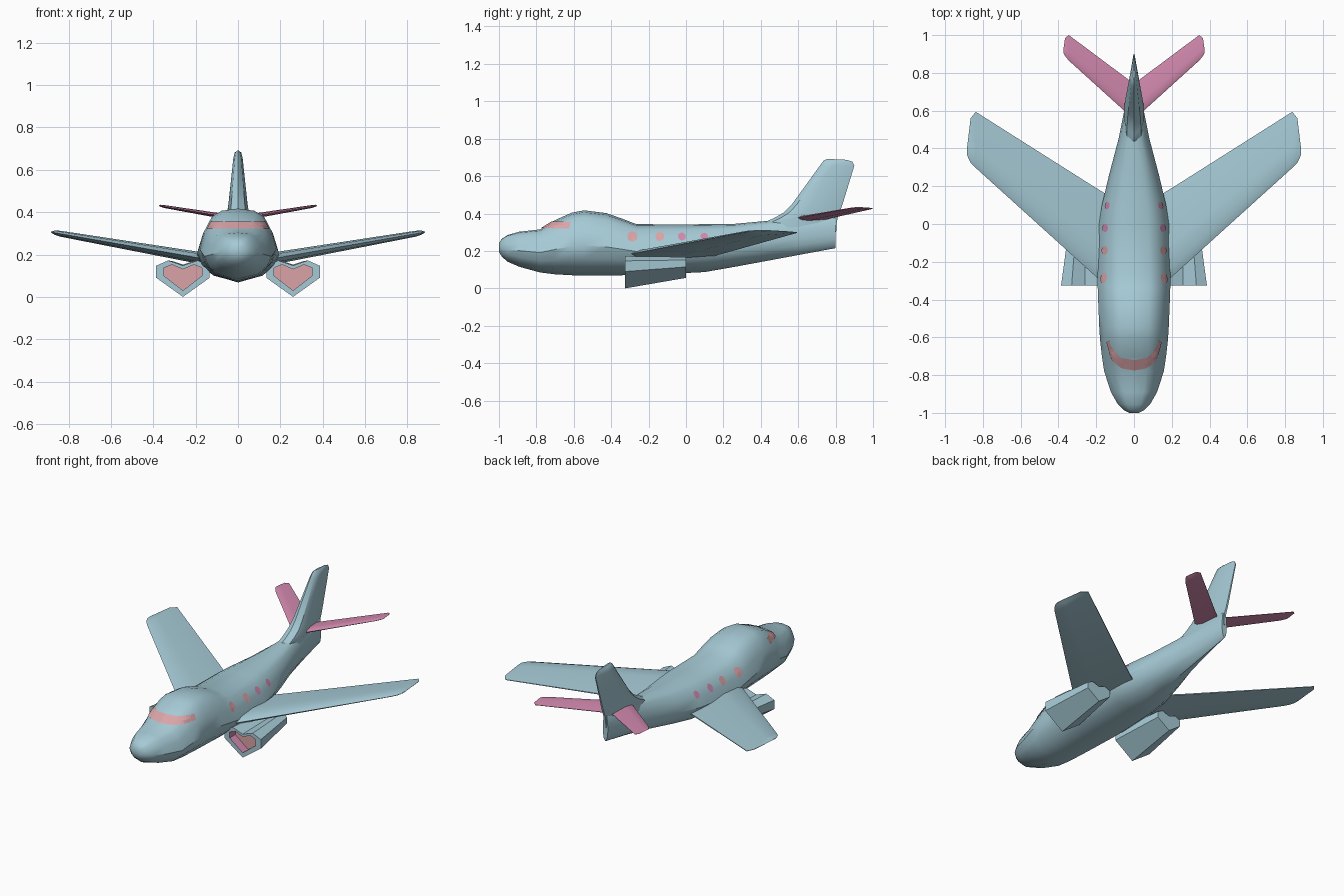
import bpy, bmesh, math
from mathutils import Vector
from mathutils.bvhtree import BVHTree

if "Cube" in bpy.data.objects:
    bpy.data.objects.remove(bpy.data.objects["Cube"])


def material(name, rgb):
    m = bpy.data.materials.new(name)
    m.diffuse_color = (*rgb, 1)
    m.use_nodes = True
    m.node_tree.nodes["Principled BSDF"].inputs["Base Color"].default_value = m.diffuse_color
    return m


BLUE = material("pale_blue", (0.38, 0.59, 0.67))
PINK = material("rose_pink", (0.64, 0.25, 0.42))
SALMON = material("salmon", (0.70, 0.37, 0.39))


def finish(bm, name, mats, smooth=None):
    bmesh.ops.recalc_face_normals(bm, faces=bm.faces)
    me = bpy.data.meshes.new(name)
    bm.to_mesh(me)
    bm.free()
    for m in mats:
        me.materials.append(m)
    ob = bpy.data.objects.new(name, me)
    bpy.context.collection.objects.link(ob)
    if smooth:
        bpy.ops.object.select_all(action='DESELECT')
        ob.select_set(True)
        bpy.context.view_layer.objects.active = ob
        bpy.ops.object.shade_smooth_by_angle(angle=math.radians(smooth))
    return ob


def loft(bm, rings, cap=True):
    """Bridge equal-length closed rings of points, optionally capping the ends."""
    loops = [[bm.verts.new(p) for p in r] for r in rings]
    n = len(loops[0])
    bands = []
    for a, b in zip(loops, loops[1:]):
        bands.append([bm.faces.new((a[i], a[(i + 1) % n], b[(i + 1) % n], b[i])) for i in range(n)])
    caps = [bm.faces.new(loops[0]), bm.faces.new(loops[-1])] if cap else []
    return bands, caps


# Fuselage: one cross-section scaled along y (y, bottom, top, half width)
HALF = [(0, 0), (0.6, 0.1), (0.88, 0.27), (1, 0.46), (0.88, 0.68), (0.67, 0.89), (0.42, 0.97), (0, 1)]
STATIONS = [
    (-1.0, 0.195, 0.242, 0.025), (-0.985, 0.17, 0.265, 0.055), (-0.955, 0.143, 0.285, 0.085),
    (-0.89, 0.115, 0.303, 0.122), (-0.78, 0.085, 0.315, 0.158), (-0.70, 0.075, 0.365, 0.170),
    (-0.61, 0.07, 0.405, 0.180), (-0.545, 0.068, 0.417, 0.184), (-0.425, 0.068, 0.402, 0.189),
    (-0.34, 0.07, 0.372, 0.192), (-0.265, 0.073, 0.343, 0.193), (0.0, 0.082, 0.342, 0.185),
    (0.1, 0.087, 0.343, 0.170), (0.26, 0.115, 0.345, 0.132), (0.45, 0.15, 0.362, 0.082),
    (0.6, 0.178, 0.375, 0.052), (0.8, 0.215, 0.385, 0.018)]
section = HALF + [(-x, z) for x, z in HALF[-2:0:-1]]
bm = bmesh.new()
loft(bm, [[(x * w, y, b + z * (t - b)) for x, z in section] for y, b, t, w in STATIONS])
bmesh.ops.recalc_face_normals(bm, faces=bm.faces)
hull = BVHTree.FromBMesh(bm)
finish(bm, "fuselage", [BLUE], 35)


def on_hull(origin, direction, lift=0.003):
    """Point on the outside of the fuselage, lifted slightly."""
    hit, normal, _, _ = hull.ray_cast(Vector(origin), Vector(direction))
    return hit + normal * lift


def airfoil(le, te, t, normal):
    le, te, n = Vector(le), Vector(te), Vector(normal)
    upper = [le.lerp(te, f) + n * t * k for f, k in ((0.1, 0.7), (0.38, 1), (1, 0.12))]
    lower = [le.lerp(te, f) - n * t * k for f, k in ((1, 0.12), (0.38, 1), (0.1, 0.7))]
    return [le] + upper + lower


# Main wings and tailplanes: (x, leading y, trailing y, z, half thickness)
WING = [(0.05, -0.415, 0.10, 0.163, 0.03), (0.20, -0.28, 0.19, 0.187, 0.028),
        (0.838, 0.297, 0.594, 0.298, 0.014), (0.865, 0.325, 0.56, 0.303, 0.010),
        (0.883, 0.362, 0.41, 0.306, 0.002)]
TAIL = [(0.0, 0.55, 0.745, 0.368, 0.013), (0.03, 0.58, 0.765, 0.374, 0.013),
        (0.345, 0.865, 1.0, 0.426, 0.007), (0.365, 0.89, 0.985, 0.43, 0.005),
        (0.373, 0.905, 0.93, 0.431, 0.001)]
for side, s in (("right", 1), ("left", -1)):
    for part, rows, mat in (("wing", WING, BLUE), ("tailplane", TAIL, PINK)):
        bm = bmesh.new()
        loft(bm, [airfoil((s * x, a, z), (s * x, b, z), t, (0, 0, 1)) for x, a, b, z, t in rows])
        finish(bm, f"{side}_{part}", [mat], 35)

# Tail fin: (z, leading y, trailing y, half thickness)
FIN = [(0.30, 0.36, 0.803, 0.05), (0.35, 0.41, 0.806, 0.052), (0.375, 0.47, 0.81, 0.052),
       (0.405, 0.522, 0.822, 0.05), (0.45, 0.567, 0.837, 0.044), (0.655, 0.715, 0.9, 0.022),
       (0.682, 0.735, 0.89, 0.016), (0.692, 0.755, 0.86, 0.005)]
bm = bmesh.new()
loft(bm, [airfoil((0, a, z), (0, b, z - (0.005 if z > 0.68 else 0)), t, (1, 0, 0)) for z, a, b, t in FIN])
finish(bm, "tail_fin", [BLUE], 35)

# Heart-shaped engines with recessed intakes
HEART = [(0, 0), (0.126, 0.09), (0.126, 0.147), (0.07, 0.172), (0, 0.148)]
INTAKE = [(0, 0.03), (0.09, 0.1), (0.09, 0.137), (0.052, 0.152), (0, 0.13)]


def heart(half, cx, y, k=1.0, pivot=0.16):
    pts = half + [(-x, z) for x, z in half[-2:0:-1]]
    return [(cx + x * k, y, pivot + (z - pivot) * k) for x, z in pts]


for side, s in (("right", 1), ("left", -1)):
    cx = 0.26 * s
    bm = bmesh.new()
    bands, caps = loft(bm, [heart(INTAKE, cx, -0.27), heart(INTAKE, cx, -0.325),
                            heart(HEART, cx, -0.325), heart(HEART, cx, 0.0, 0.65)])
    for f in bands[0]:
        f.material_index = 1
    caps[0].material_index = 2
    finish(bm, f"{side}_engine", [BLUE, PINK, SALMON])

# Windscreen: horizontal band wrapped round the cockpit
bm = bmesh.new()
rows = []
for z in (0.319, 0.336, 0.353):
    row = []
    for i in range(25):
        a = math.radians(-66 + 132 * i / 24)
        d = Vector((math.sin(a), -math.cos(a), 0))
        row.append(bm.verts.new(on_hull(Vector((0, -0.56, z)) + d, -d, 0.004)))
    rows.append(row)
for j in range(2):
    for i in range(24):
        bm.faces.new((rows[j][i], rows[j][i + 1], rows[j + 1][i + 1], rows[j + 1][i]))
finish(bm, "windscreen", [SALMON])

# Round cabin windows, shrinking toward the tail
for side, s in (("right", 1), ("left", -1)):
    bm = bmesh.new()
    for k, (y, r) in enumerate(((-0.287, 0.027), (-0.14, 0.024), (-0.022, 0.021), (0.097, 0.020))):
        hub = bm.verts.new(on_hull((s, y, 0.276), (-s, 0, 0)))
        rim = []
        for i in range(14):
            a = math.tau * i / 14
            rim.append(bm.verts.new(on_hull((s, y + r * math.cos(a), 0.276 + r * math.sin(a)), (-s, 0, 0))))
        for i in range(14):
            f = bm.faces.new((hub, rim[i], rim[(i + 1) % 14]))
            f.material_index = int(k > 1)
    finish(bm, f"{side}_cabin_windows", [SALMON, PINK])
